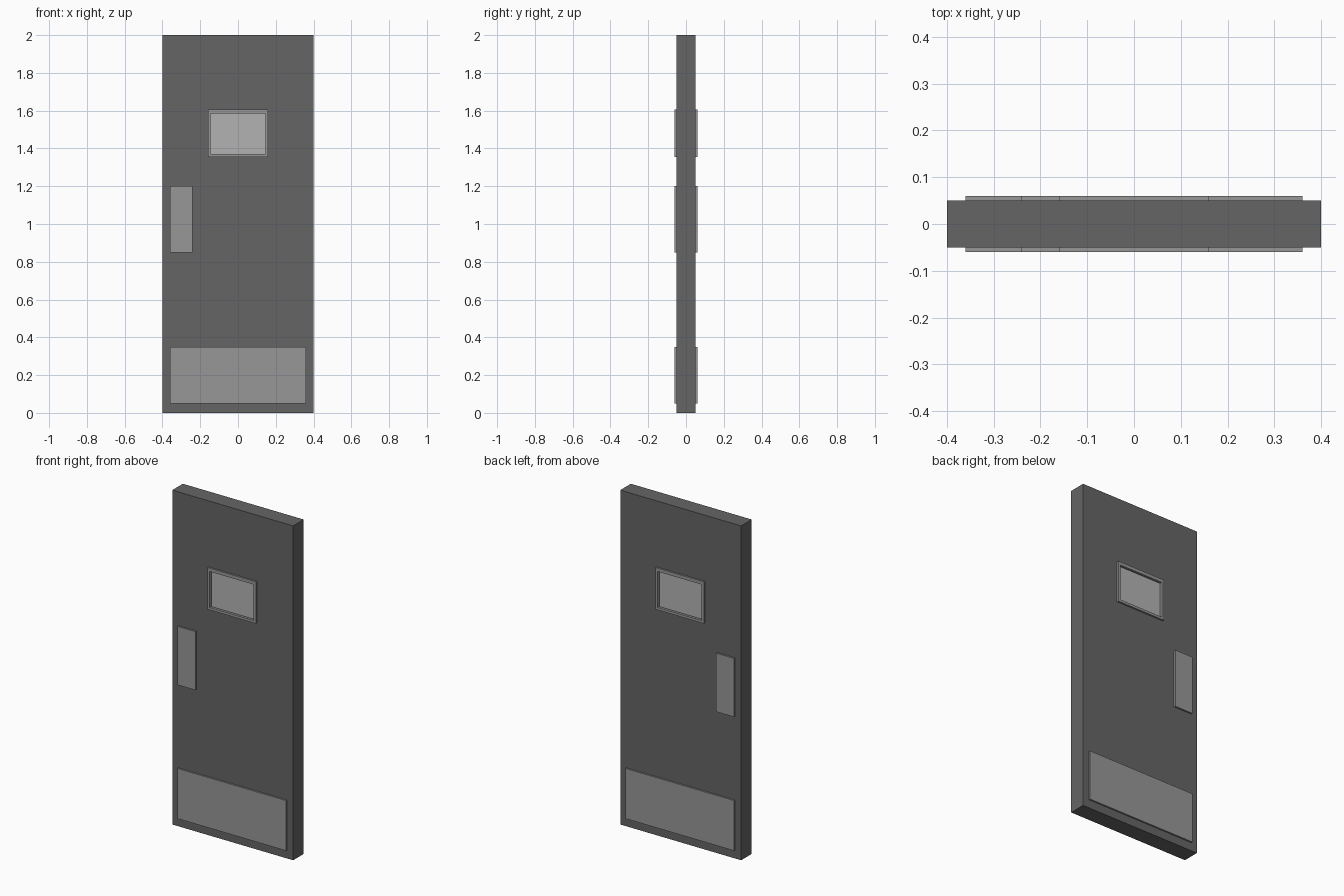
import bpy, bmesh

if "Cube" in bpy.data.objects:
    bpy.data.objects.remove(bpy.data.objects["Cube"])


def material(name, v):
    m = bpy.data.materials.new(name)
    m.diffuse_color = (v, v, v, 1)
    m.use_nodes = True
    m.node_tree.nodes["Principled BSDF"].inputs["Base Color"].default_value = m.diffuse_color
    return m


DARK = material("dark_grey", 0.13)
METAL = material("metal_grey", 0.31)
PALE = material("pale_glass", 0.45)


def panel(name, outer, depth, mat, hole=None):
    """Slab from y0 to y1; rects are (x0, x1, z0, z1), optionally pierced by a hole."""
    y0, y1 = depth
    bm = bmesh.new()

    def loop(r, y):
        x0, x1, z0, z1 = r
        return [bm.verts.new((x, y, z)) for x, z in ((x0, z0), (x1, z0), (x1, z1), (x0, z1))]

    rects = [outer, hole] if hole else [outer]
    fronts = [loop(r, y0) for r in rects]
    backs = [loop(r, y1) for r in rects]
    for f, b in zip(fronts, backs):
        for i in range(4):
            j = (i + 1) % 4
            bm.faces.new((f[i], f[j], b[j], b[i]))
    for side in (fronts, backs):
        if hole:
            o, h = side
            for i in range(4):
                j = (i + 1) % 4
                bm.faces.new((o[i], o[j], h[j], h[i]))
        else:
            bm.faces.new(side[0])
    bmesh.ops.recalc_face_normals(bm, faces=bm.faces)
    me = bpy.data.meshes.new(name)
    bm.to_mesh(me)
    bm.free()
    me.materials.append(mat)
    ob = bpy.data.objects.new(name, me)
    bpy.context.collection.objects.link(ob)
    return ob


FRAME = (-0.16, 0.16, 1.355, 1.605)
OPENING = (-0.145, 0.145, 1.37, 1.585)

# Door leaf pierced for the window
panel("door_leaf", (-0.4, 0.4, 0, 2), (-0.05, 0.05), DARK, OPENING)

# Glass pane inside the opening
panel("window_pane", OPENING, (-0.045, 0.045), PALE)

# Window trim, push plate and kick plate on both faces
for side, depth in (("front", (-0.06, -0.05)), ("back", (0.05, 0.06))):
    panel("window_frame_" + side, FRAME, depth, METAL, OPENING)
    panel("push_plate_" + side, (-0.36, -0.24, 0.85, 1.2), depth, METAL)
    panel("kick_plate_" + side, (-0.36, 0.36, 0.05, 0.35), depth, METAL)
